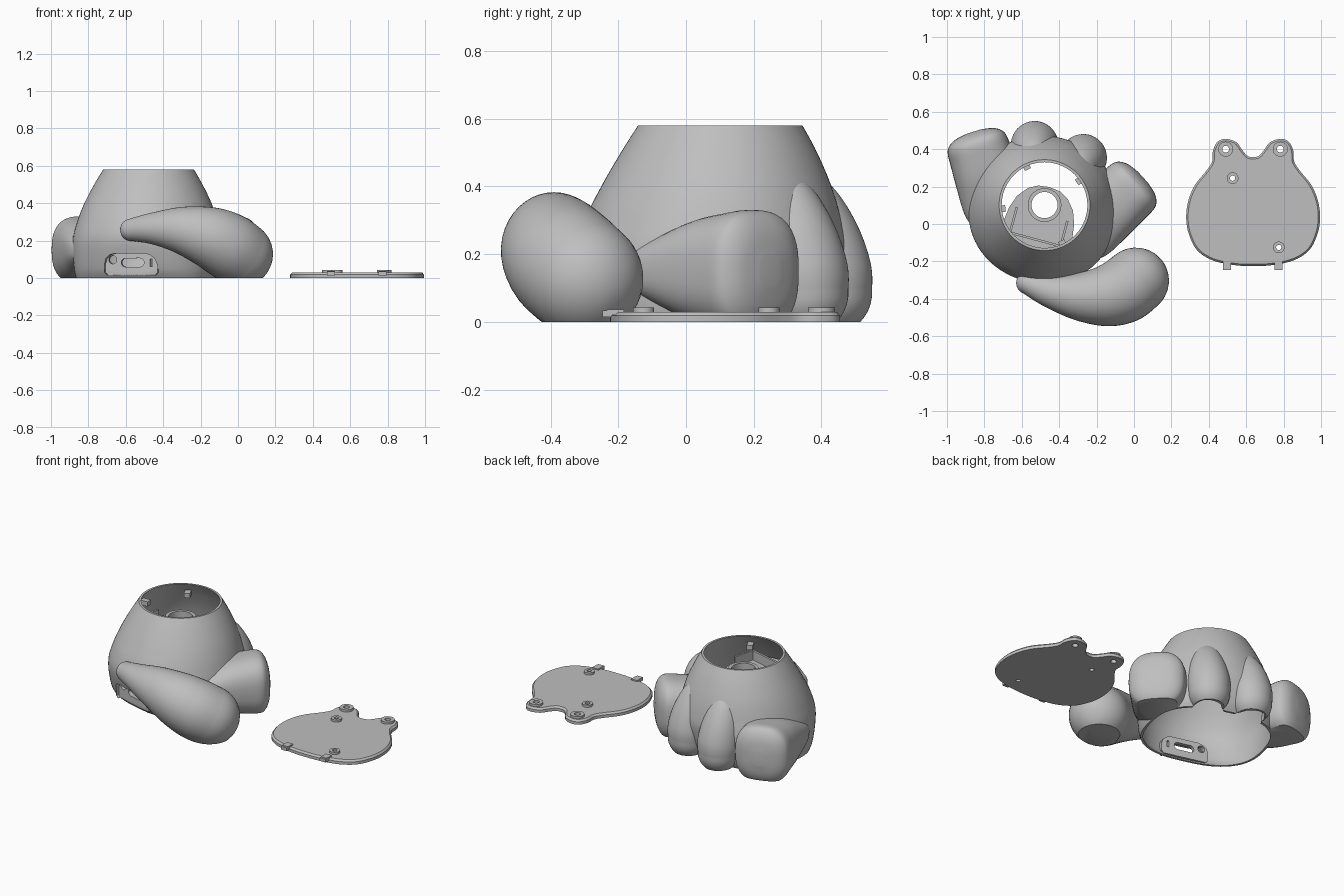
import bpy, bmesh, math
from mathutils import Vector, Matrix

if "Cube" in bpy.data.objects:
    bpy.data.objects.remove(bpy.data.objects["Cube"])

grey = bpy.data.materials.new("plain grey")
grey.use_nodes = True
grey.diffuse_color = (0.52, 0.52, 0.52, 1)
grey.node_tree.nodes["Principled BSDF"].inputs["Base Color"].default_value = grey.diffuse_color

# The body group is turned a little; the lid lies beside it
BODY = Matrix.Translation((-0.484, 0.08, 0)) @ Matrix.Rotation(math.radians(-15), 4, 'Z')
LID = Matrix.Translation((0.637, 0, 0))
UPRIGHT = BODY @ Matrix.Rotation(math.pi / 2, 4, 'X')
WORLD = Matrix()
parts, cutters = [], []


def spline(pts, n, closed=False):
    p = [Vector(q) for q in pts]
    m = len(p)
    get = (lambda i: p[i % m]) if closed else (lambda i: p[max(0, min(m - 1, i))])
    out = []
    for i in range(m if closed else m - 1):
        a, b, c, d = (get(i + k) for k in (-1, 0, 1, 2))
        for j in range(n):
            t = j / n
            out.append(b + (c - a) * (t / 2) + (a * 2 - b * 5 + c * 4 - d) * (t * t / 2)
                       + (b * 3 - a - c * 3 + d) * (t ** 3 / 2))
    return out if closed else out + [p[-1]]


def mirrored(half):
    return half + [(-x, y) for x, y in reversed(half) if x > 0]


def circle(r, x=0, y=0, n=32):
    return [(x + r * math.cos(math.tau * i / n), y + r * math.sin(math.tau * i / n)) for i in range(n)]


def squircle(e, n):
    """Unit circle pushed towards a square by exponent e."""
    return [[math.copysign(abs(v) ** (2 / e), v) for v in p] for p in circle(1, n=n)]


def rect(x, y, w, h):
    return [(x - w, y - h), (x + w, y - h), (x + w, y + h), (x - w, y + h)]


def finish(name, bm, matrix, cutter=False):
    bm.transform(matrix)
    bmesh.ops.recalc_face_normals(bm, faces=bm.faces[:])
    mesh = bpy.data.meshes.new(name)
    bm.to_mesh(mesh)
    bm.free()
    mesh.materials.append(grey)
    ob = bpy.data.objects.new(name, mesh)
    bpy.context.scene.collection.objects.link(ob)
    ob.hide_render = cutter
    (cutters if cutter else parts).append(ob)
    return ob


def skin(name, rings, matrix=WORLD, flat_bottom=False, cutter=False):
    """Join rings of points into a closed solid, optionally cut off at the ground."""
    bm = bmesh.new()
    rows = [[bm.verts.new(p) for p in ring] for ring in rings]
    n = len(rows[0])
    for a, b in zip(rows, rows[1:]):
        for i in range(n):
            bm.faces.new((a[i], a[(i + 1) % n], b[(i + 1) % n], b[i]))
    bm.faces.new(rows[0][::-1])
    bm.faces.new(rows[-1])
    if flat_bottom:
        bmesh.ops.bisect_plane(bm, geom=bm.verts[:] + bm.edges[:] + bm.faces[:], plane_co=(0, 0, 0),
                               plane_no=(0, 0, 1), clear_inner=True)
        bmesh.ops.holes_fill(bm, edges=bm.edges[:], sides=0)
    return finish(name, bm, matrix, cutter)


def prism(name, outline, z0, z1, matrix=WORLD, cutter=False):
    return skin(name, [[(p[0], p[1], z) for p in outline] for z in (z0, z1)], matrix, cutter=cutter)


def tube(name, path, ref, matrix=WORLD, n=40):
    """Round limb along a path of (x, y, z, radius) with domed ends."""
    rows = spline(path, 8)
    pos = [r.to_3d() for r in rows]
    rad = [r[3] for r in rows]
    tan = [(pos[min(i + 1, len(pos) - 1)] - pos[max(i - 1, 0)]).normalized() for i in range(len(pos))]
    steps = [math.pi / 2 * k / 9 for k in range(1, 9)]
    spans = [(pos[0] - tan[0] * rad[0] * math.sin(a), tan[0], rad[0] * math.cos(a)) for a in reversed(steps)]
    spans += list(zip(pos, tan, rad))
    spans += [(pos[-1] + tan[-1] * rad[-1] * math.sin(a), tan[-1], rad[-1] * math.cos(a)) for a in steps]
    rings = []
    for c, t, r in spans:
        u = t.cross(Vector(ref)).normalized()
        v = t.cross(u)
        rings.append([c + u * x + v * y for x, y in circle(r, n=n)])
    return skin(name, rings, matrix, flat_bottom=True)


def cut(ob, *tools):
    bpy.context.view_layer.objects.active = ob
    for tool in tools:
        m = ob.modifiers.new("cut", 'BOOLEAN')
        m.operation, m.solver, m.object = 'DIFFERENCE', 'EXACT', tool
        bpy.ops.object.modifier_apply(modifier=m.name)


# Lid outline, shared by the lid and the opening under the body
lid_line = spline(mirrored([
    (0, .358), (.03, .364), (.058, .395), (.09, .437), (.145, .455), (.19, .44), (.215, .39),
    (.219, .335), (.25, .285), (.31, .21), (.345, .13), (.358, .04), (.345, -.05), (.3, -.14),
    (.215, -.195), (.1, -.22), (0, -.225)]), 5, closed=True)

# Hollow body: rows of height, half width, half depth, depth shift, squareness
profile = spline([(0, .375, .318, 0, 2.6), (.06, .388, .355, 0, 2.4), (.2, .397, .393, -.003, 2.1),
                  (.3, .376, .379, 0, 2), (.4, .34, .34, .01, 2), (.5, .29, .29, .018, 2),
                  (.58, .243, .243, .022, 2)], 6)


def body_ring(z, rx, ry, cy, e):
    return [(x * rx, y * ry + cy, z) for x, y in squircle(e, 72)]


body = skin("body_shell", [body_ring(*r) for r in profile], BODY)
inner = [(z, rx - .014, ry - .014, cy, e) for z, rx, ry, cy, e in profile]
inner = [(-.02, *inner[0][1:])] + inner + [(.64, *inner[-1][1:])]
cavity = skin("cavity_cutter", [body_ring(*r) for r in inner], BODY, cutter=True)
opening = prism("opening_cutter", [(p[0], p[1] - .06) for p in lid_line], -.02, .06, BODY, cutter=True)
cut(body, cavity, opening)

# Hind feet and back toes, in pairs
axis, across, sole = Vector((.54, .84, 0)), Vector((.84, -.54, 0)), Vector((.448, .266, .15))
foot_rows = spline([(-.46, .15, .07), (-.37, .178, .1), (-.22, .176, .153), (-.1, .17, .174),
                    (-.03, .165, .18), (.005, .147, .162), (.03, .105, .115), (.042, .04, .045)], 5)
for side, label in ((1, "left"), (-1, "right")):
    mirror = BODY @ Matrix.Diagonal((side, 1, 1, 1))
    rings = [[sole + axis * d + across * (w * x) + Vector((0, 0, h * y))
              for x, y in squircle(2.6, 48)] for d, w, h in foot_rows]
    foot = skin(label + "_foot", rings, mirror, flat_bottom=True)
    cut(foot, cavity)
    toe = tube(label + "_back_toe", [(.115, .235, .425, .05), (.122, .262, .35, .09), (.13, .292, .25, .117),
                                     (.134, .317, .15, .127), (.135, .324, .085, .122)], (1, 0, 0), mirror)
    cut(toe, cavity, opening)

# Tail curling round the front
tail = tube("tail", [(-.57, -.315, .258, .06), (-.45, -.36, .265, .087), (-.3, -.387, .255, .128),
                     (-.16, -.385, .22, .163), (-.06, -.355, .175, .178), (.01, -.303, .128, .177)], (0, 0, 1))
cut(tail, cavity)

# Recessed socket panel low on the front
panel_line = mirrored([(0, .132), (.08, .132), (.11, .125), (.135, .105), (.145, .075), (.145, .03),
                       (.13, .015), (0, .015)])
recess = prism("recess_cutter", panel_line, .325, .5, UPRIGHT, cutter=True)
panel = prism("socket_panel", [(x * 1.03, y * 1.03) for x, y in panel_line], .3, .342, UPRIGHT)
slot = [(x + (.045 if x > 0 else -.035), y + .083) for x, y in circle(.023)]
tools = [prism("socket_cutter", line, .2, .5, UPRIGHT, cutter=True)
         for line in (circle(.022, -.105, .098), slot, rect(.108, .083, .006, .02))]
cut(body, recess)
cut(panel, recess, *tools)

# Inner shelf with a collar, low walls and rim tabs
INNER = BODY @ Matrix.Translation((0, .022, 0))
bore = prism("bore_cutter", circle(.07), .2, .6, INNER, cutter=True)
shelf = prism("inner_shelf", mirrored([(0, .1), (.06, .092), (.11, .065), (.155, .01), (.18, -.06), (.19, -.14),
                                       (.15, -.265), (0, -.325)]), .41, .43, INNER)
collar = prism("shelf_collar", circle(.09), .41, .48, INNER)
cut(shelf, bore)
cut(collar, bore)
for side in (1, -1):
    prism("shelf_wall", rect(side * .14, -.12, .006, .07), .42, .49, INNER)
prism("shelf_front_wall", rect(0, -.19, .14, .006), .42, .49, INNER)
for angle in (50, 130, 200, 310):
    turn = INNER @ Matrix.Rotation(math.radians(angle), 4, 'Z')
    prism("rim_tab", rect(.235, 0, .025, .018), .5, .53, turn)

# Lid with a chamfered edge
bm = bmesh.new()
low = [bm.verts.new((p[0], p[1], 0)) for p in lid_line]
base = bm.faces.new(low)
top = bmesh.ops.extrude_face_region(bm, geom=[base])["geom"]
bmesh.ops.translate(bm, verts=[v for v in top if isinstance(v, bmesh.types.BMVert)], vec=(0, 0, .018))
cap = [f for f in top if isinstance(f, bmesh.types.BMFace)]
bmesh.ops.recalc_face_normals(bm, faces=bm.faces[:])
bmesh.ops.inset_region(bm, faces=cap, thickness=.01, use_boundary=True, use_even_offset=True)
bmesh.ops.translate(bm, verts=cap[0].verts[:], vec=(0, 0, .011))
lid = finish("lid", bm, LID)

# Screw bosses and hooks on the lid
for x, y, r in ((-.147, .4, .04), (.145, .4, .04), (-.11, .245, .031), (.137, -.125, .031)):
    hole = prism("screw_cutter", circle(r * .45, x, y), -.1, .1, LID, cutter=True)
    boss = prism("screw_boss", circle(r, x, y), .02, .043, LID)
    cut(boss, hole)
    cut(lid, hole)
for x in (-.14, .135):
    prism("lid_hook", rect(x, -.208, .021, .025), .02, .037, LID)
    prism("lid_hook_tip", rect(x, -.232, .021, .014), .014, .034, LID)

for tool in cutters:
    bpy.data.objects.remove(tool)
bpy.ops.object.select_all(action='DESELECT')
for ob in parts:
    ob.select_set(True)
bpy.context.view_layer.objects.active = parts[0]
bpy.ops.object.shade_smooth_by_angle(angle=math.radians(35))
